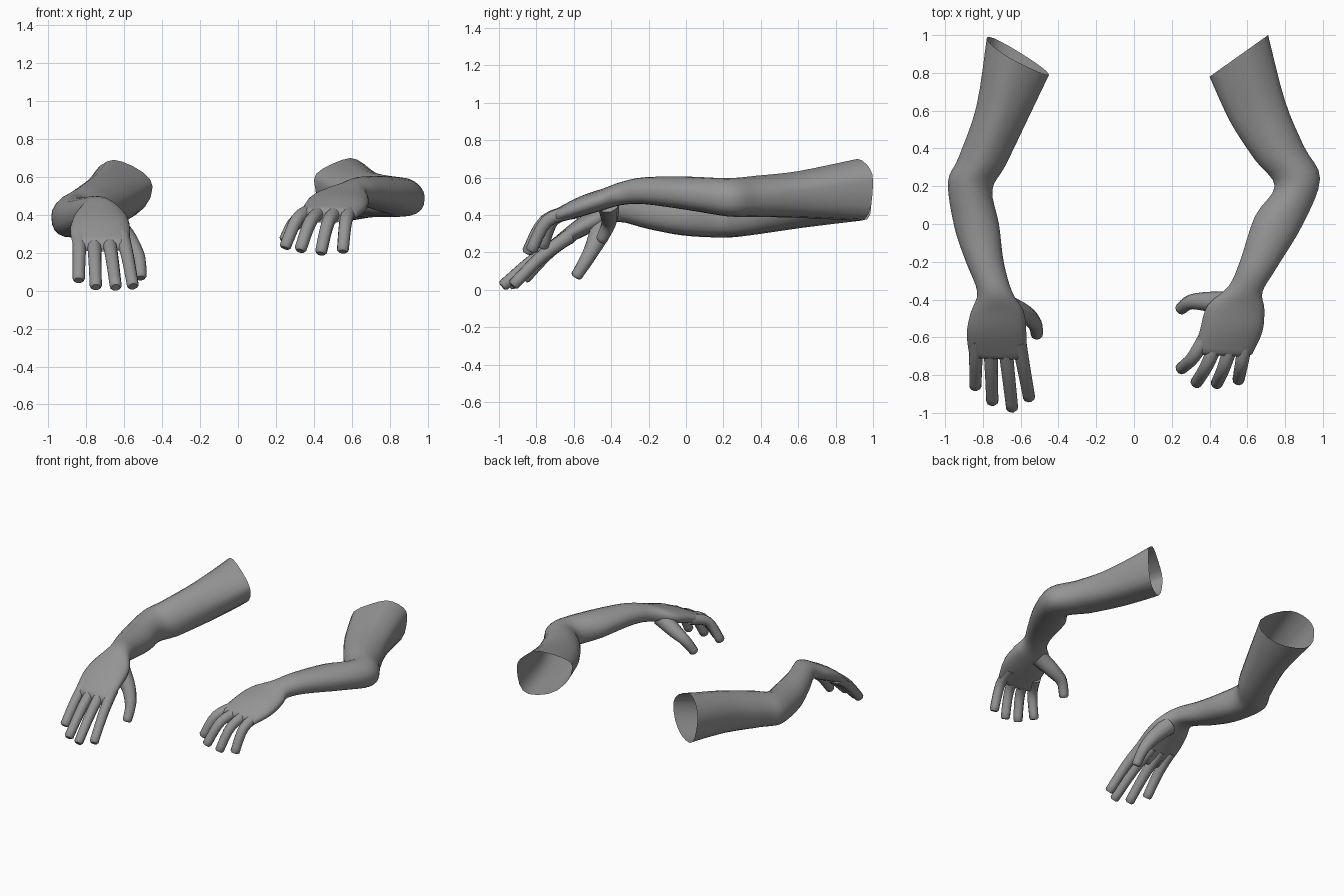
import bpy
import bmesh
import math
from mathutils import Vector

default_cube = bpy.data.objects.get("Cube")
if default_cube:
    bpy.data.objects.remove(default_cube, do_unlink=True)

# One plain grey for everything
grey = bpy.data.materials.new("plain_grey")
grey.use_nodes = True
colour = (0.3, 0.3, 0.3, 1)
grey.diffuse_color = colour
for node in grey.node_tree.nodes:
    if node.type == "BSDF_PRINCIPLED":
        node.inputs["Base Color"].default_value = colour
        node.inputs["Roughness"].default_value = 0.6


def smooth_path(points, steps):
    """Pass a smooth curve through rows of numbers of any length."""
    result = []
    last = len(points) - 1
    for i in range(last):
        before, start = points[max(i - 1, 0)], points[i]
        end, after = points[i + 1], points[min(i + 2, last)]
        for s in range(steps):
            t = s / steps
            row = []
            for a, b, c, d in zip(before, start, end, after):
                slope_in, slope_out = (c - a) / 2, (d - b) / 2
                bend = 3 * (c - b) - 2 * slope_in - slope_out
                twist = 2 * (b - c) + slope_in + slope_out
                row.append(b + t * (slope_in + t * (bend + t * twist)))
            result.append(row)
    result.append(list(points[last]))
    return result


def loft(name, rings, cap_start=False):
    """Skin a row of rings into one smooth tube, closed at its far end."""
    bm = bmesh.new()
    rows = [[bm.verts.new(p) for p in ring] for ring in rings]
    count = len(rows[0])
    for a, b in zip(rows, rows[1:]):
        for i in range(count):
            j = (i + 1) % count
            bm.faces.new((a[i], a[j], b[j], b[i]))
    bm.faces.new(rows[-1])
    if cap_start:
        bm.faces.new(rows[0])
    bmesh.ops.recalc_face_normals(bm, faces=bm.faces)
    mesh = bpy.data.meshes.new(name)
    bm.to_mesh(mesh)
    bm.free()
    mesh.materials.append(grey)
    obj = bpy.data.objects.new(name, mesh)
    bpy.context.collection.objects.link(obj)
    bpy.ops.object.select_all(action="DESELECT")
    obj.select_set(True)
    bpy.context.view_layer.objects.active = obj
    bpy.ops.object.shade_smooth_by_angle(angle=math.radians(50))
    return obj


def soft_power(value, power):
    return math.copysign(abs(value) ** power, value)


def arm(name, stations, lean, lift, sides=20, steps=4):
    """Stations hold outer x, y, inner x, y, middle height, half thickness."""
    rows = smooth_path(stations, steps)
    rings = []
    for n, (ox, oy, ix, iy, height, half) in enumerate(rows):
        outer, inner = Vector((ox, oy, height)), Vector((ix, iy, height))
        middle, across = (outer + inner) / 2, (outer - inner) / 2
        # The upper arm leans, and its ridge sits toward the outer side
        fade = max(0, 1 - n / (2 * steps))
        up = Vector((0, -lean * fade, half))
        # The top is ridged on the arm and rounder on the hand
        ridged = 1.18 - 0.28 * n / len(rows)
        ring = []
        for k in range(sides):
            angle = math.tau * k / sides
            c, s = math.cos(angle), math.sin(angle)
            power = ridged if s > 0 else 0.78 + 0.12 * fade
            ring.append(middle
                        + across * (soft_power(c, power) + 0.25 * fade * s * s)
                        + up * soft_power(s, power)
                        + Vector((0, 0, lift * fade * c ** 4)))
        rings.append(ring)
    # Rounded rim at the knuckles
    centre = sum(rings[-1], Vector()) / sides
    forward = Vector((0, -0.015, -0.008))
    rings.append([centre + (p - centre) * 0.8 + forward for p in rings[-1]])
    return loft(name, rings)


def digit(name, path, thick, thin, sides=10):
    """Tapered tube with a blunt rounded tip."""
    points = [Vector(p) for p in smooth_path(path, 4)]
    last = len(points) - 1
    rings = []

    def ring_at(point, along, radius):
        side = along.cross(Vector((0, 0, 1))).normalized()
        lift = side.cross(along).normalized()
        return [point + radius * (side * math.cos(math.tau * k / sides)
                                  + lift * math.sin(math.tau * k / sides))
                for k in range(sides)]

    for n, point in enumerate(points):
        along = (points[min(n + 1, last)] - points[max(n - 1, 0)]).normalized()
        taper = (1 - n / last) ** 1.5
        rings.append(ring_at(point, along, thin + (thick - thin) * taper))
    rings.append(ring_at(points[-1] + along * thin * 0.35, along, thin * 0.7))
    return loft(name, rings, cap_start=True)


def hand_digits(side, fingers, bump, thumb):
    for finger, (root, tip) in fingers.items():
        root, tip = Vector(root), Vector(tip)
        bend = root.lerp(tip, 0.5) + Vector(bump)
        digit(f"{side}_{finger}_finger", [root, bend, tip], 0.04, 0.032)
    digit(f"{side}_thumb", thumb, 0.065, 0.032)


# Right arm: shoulder end, elbow, wrist, knuckles
arm("right_arm", [
    (-0.78, 0.98, -0.45, 0.79, 0.53, 0.16),
    (-0.835, 0.62, -0.56, 0.56, 0.475, 0.145),
    (-0.93, 0.35, -0.68, 0.31, 0.42, 0.13),
    (-0.985, 0.22, -0.75, 0.18, 0.395, 0.115),
    (-0.95, -0.02, -0.715, 0, 0.39, 0.1),
    (-0.89, -0.2, -0.69, -0.2, 0.41, 0.085),
    (-0.83, -0.36, -0.645, -0.36, 0.43, 0.067),
    (-0.865, -0.47, -0.585, -0.46, 0.385, 0.062),
    (-0.885, -0.58, -0.57, -0.58, 0.325, 0.055),
    (-0.872, -0.695, -0.572, -0.705, 0.245, 0.038),
], lean=0.03, lift=0.02)

# Right hand reaches forward and down
hand_digits("right", {
    "little": ((-0.835, -0.61, 0.295), (-0.84, -0.86, 0.062)),
    "ring": ((-0.76, -0.62, 0.285), (-0.75, -0.94, 0.026)),
    "middle": ((-0.685, -0.62, 0.285), (-0.645, -0.975, 0.025)),
    "index": ((-0.61, -0.62, 0.29), (-0.555, -0.92, 0.03)),
}, (0, 0, 0.02), [
    (-0.67, -0.44, 0.37), (-0.575, -0.48, 0.26),
    (-0.525, -0.53, 0.165), (-0.514, -0.585, 0.075)])

# Left arm: shoulder end, elbow, wrist, knuckles
arm("left_arm", [
    (0.71, 1, 0.4, 0.78, 0.535, 0.165),
    (0.8, 0.65, 0.51, 0.54, 0.51, 0.125),
    (0.9, 0.41, 0.64, 0.34, 0.5, 0.11),
    (0.985, 0.24, 0.745, 0.2, 0.495, 0.102),
    (0.895, 0, 0.64, 0.04, 0.515, 0.09),
    (0.75, -0.24, 0.56, -0.2, 0.53, 0.072),
    (0.68, -0.36, 0.5, -0.33, 0.515, 0.062),
    (0.69, -0.45, 0.39, -0.43, 0.485, 0.058),
    (0.68, -0.57, 0.35, -0.56, 0.445, 0.055),
    (0.625, -0.69, 0.32, -0.675, 0.4, 0.04),
], lean=0, lift=0.05)

# Left hand curls its fingers
hand_digits("left", {
    "little": ((0.595, -0.6, 0.42), (0.553, -0.825, 0.215)),
    "ring": ((0.525, -0.61, 0.42), (0.438, -0.845, 0.205)),
    "middle": ((0.45, -0.6, 0.42), (0.33, -0.84, 0.22)),
    "index": ((0.385, -0.59, 0.42), (0.25, -0.765, 0.235)),
}, (-0.005, -0.03, 0.05), [
    (0.5, -0.42, 0.47), (0.375, -0.41, 0.4),
    (0.295, -0.415, 0.35), (0.248, -0.45, 0.27)])
